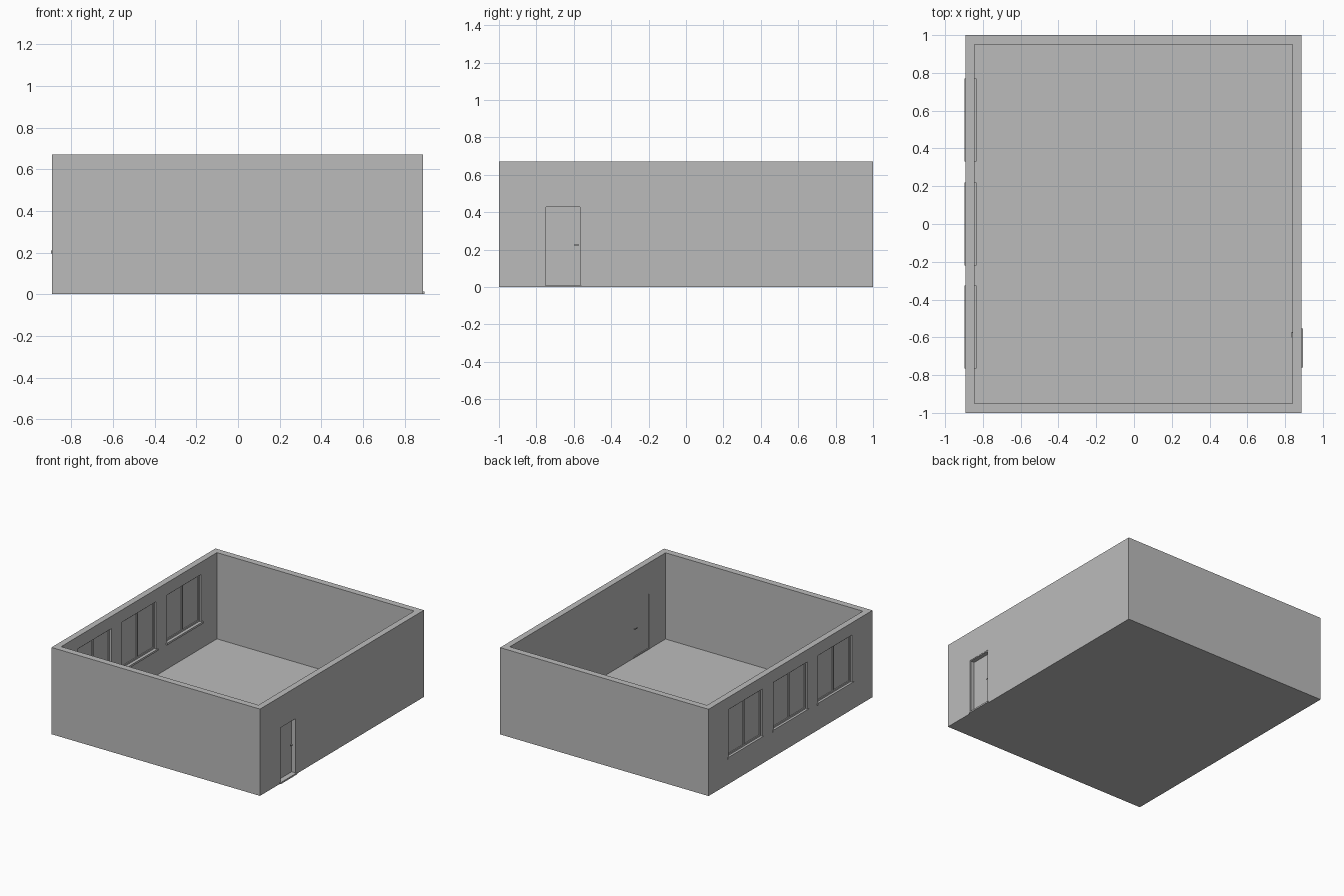
import bpy

if "Cube" in bpy.data.objects:
    bpy.data.objects.remove(bpy.data.objects["Cube"])

grey = bpy.data.materials.new("plaster_grey")
grey.use_nodes = True
grey.diffuse_color = (0.5, 0.5, 0.5, 1)
grey.node_tree.nodes["Principled BSDF"].inputs["Base Color"].default_value = (0.5, 0.5, 0.5, 1)


def box(name, x, y, z):
    """Box spanning the given (low, high) ranges."""
    spans = (x, y, z)
    bpy.ops.mesh.primitive_cube_add(size=1, location=[(a + b) / 2 for a, b in spans])
    ob = bpy.context.object
    ob.name = name
    ob.scale = [b - a for a, b in spans]
    bpy.ops.object.transform_apply(location=False, rotation=False, scale=True)
    ob.data.materials.append(grey)
    return ob


def cut(target, x, y, z):
    """Subtract a box from the target."""
    cutter = box("cutter", x, y, z)
    mod = target.modifiers.new("cut", 'BOOLEAN')
    mod.operation = 'DIFFERENCE'
    mod.solver = 'EXACT'
    mod.object = cutter
    bpy.context.view_layer.objects.active = target
    bpy.ops.object.modifier_apply(modifier=mod.name)
    bpy.data.objects.remove(cutter)


def frame(name, x, y, z, w, bottom=True):
    """Rectangular frame of bar width w in the y-z plane."""
    box(name + "_side_front", x, (y[0], y[0] + w), z)
    box(name + "_side_back", x, (y[1] - w, y[1]), z)
    inner = (y[0] + w, y[1] - w)
    box(name + "_head", x, inner, (z[1] - w, z[1]))
    if bottom:
        box(name + "_foot", x, inner, (z[0], z[0] + w))


# Room shell: thin floor and four walls
OUT_X, IN_X = (-0.893, 0.888), (-0.845, 0.84)
FLOOR = 0.004
room = box("room_shell", OUT_X, (-1, 1), (0, 0.67))
cut(room, IN_X, (-0.95, 0.95), (FLOOR, 1))

# Three windows in the right-hand wall
SILL, HEAD = 0.21, 0.575
for i, c in enumerate((-0.545, 0, 0.55)):
    y = (c - 0.207, c + 0.207)
    n = f"window_{i + 1}"
    cut(room, (-1, -0.8), y, (SILL - 0.015, HEAD))
    px = (-0.879, -0.859)
    frame(n + "_frame", px, y, (SILL, HEAD), 0.012)
    box(n + "_mullion", px, (c - 0.008, c + 0.008), (SILL + 0.012, HEAD - 0.012))
    box(n + "_glass", (-0.872, -0.866), (y[0] + 0.01, y[1] - 0.01), (SILL + 0.01, HEAD - 0.01))
    box(n + "_sill", (-0.898, -0.835), (c - 0.22, c + 0.22), (SILL - 0.015, SILL))

# Door in the left-hand wall
DOOR_Y, DOOR_Z = (-0.755, -0.56), (0.012, 0.435)
cut(room, (0.8, 1), DOOR_Y, (FLOOR, DOOR_Z[1]))
frame("door_frame", (0.841, 0.886), DOOR_Y, DOOR_Z, 0.006, bottom=False)
box("door_panel", (0.844, 0.855), (-0.749, -0.566), (0.012, 0.429))
box("door_threshold", (0.838, 0.896), (-0.76, -0.553), (0, 0.012))

# Lever handles on both faces of the door
for side, face, tip in (("outer", 0.855, 0.863), ("inner", 0.844, 0.836)):
    box(f"door_handle_{side}_stem", sorted((face, tip)), (-0.578, -0.572), (0.222, 0.228))
    box(f"door_handle_{side}_lever", sorted((tip, tip + (tip - face) * 0.3)),
        (-0.6, -0.572), (0.222, 0.228))
